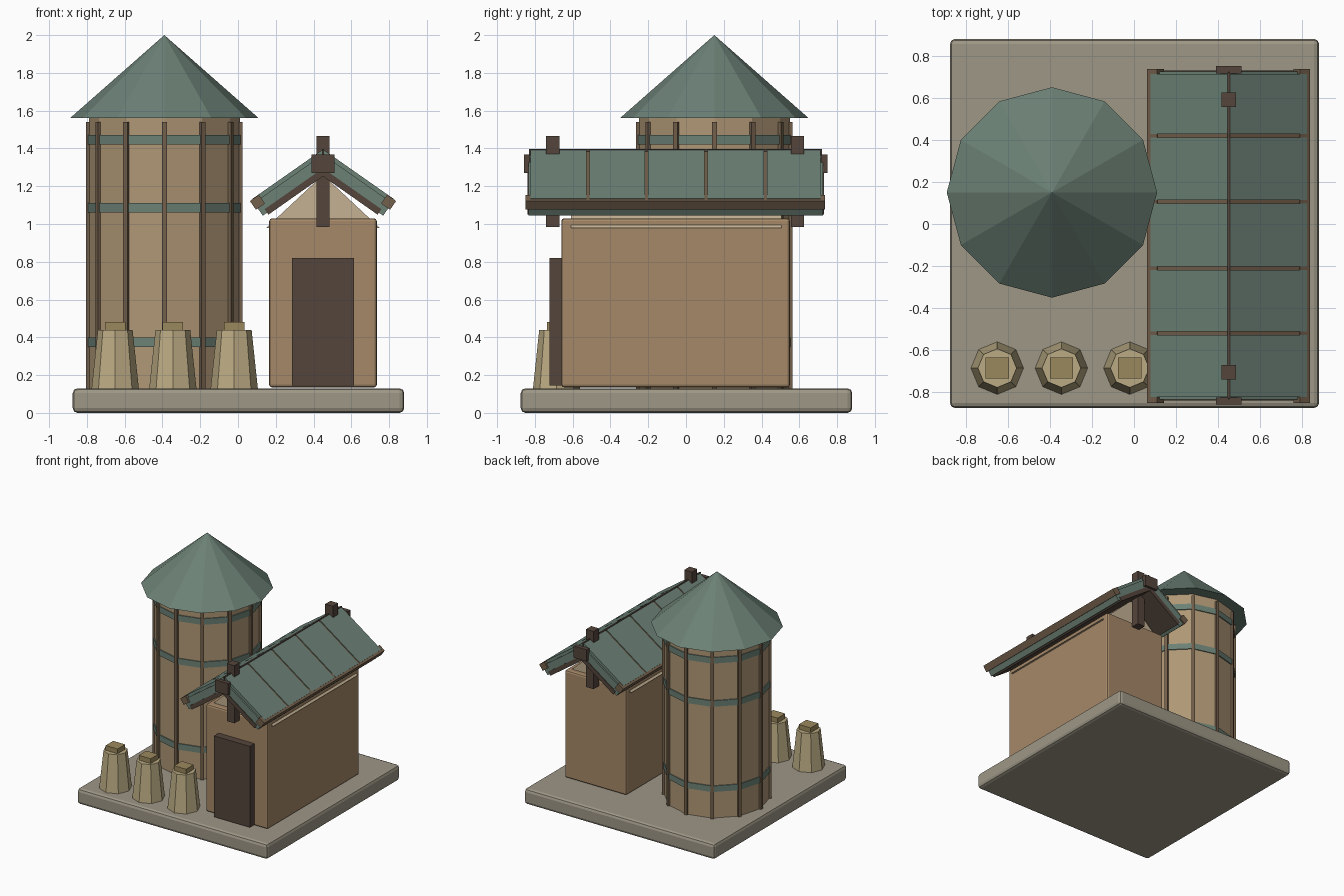
import bpy, bmesh, math
from mathutils import Matrix, Vector

if "Cube" in bpy.data.objects:
    bpy.data.objects.remove(bpy.data.objects["Cube"])


def material(name, rgb):
    m = bpy.data.materials.new(name)
    m.diffuse_color = (*rgb, 1)
    m.use_nodes = True
    m.node_tree.nodes["Principled BSDF"].inputs["Base Color"].default_value = m.diffuse_color
    return m


STONE = material("stone", (0.34, 0.31, 0.24))
TAN = material("tan_wall", (0.43, 0.31, 0.18))
CLAY = material("clay_wall", (0.38, 0.25, 0.14))
CREAM = material("cream", (0.55, 0.44, 0.29))
GREEN = material("green_roof", (0.15, 0.22, 0.18))
TRIM = material("trim_wood", (0.17, 0.115, 0.07))
DARK = material("dark_wood", (0.09, 0.06, 0.045))
SACK = material("sack", (0.50, 0.41, 0.23))
TIE = material("sack_tie", (0.33, 0.25, 0.11))


def finish(name, bm, mat, bevel=0):
    bmesh.ops.recalc_face_normals(bm, faces=bm.faces)
    me = bpy.data.meshes.new(name)
    bm.to_mesh(me)
    bm.free()
    me.materials.append(mat)
    ob = bpy.data.objects.new(name, me)
    bpy.context.collection.objects.link(ob)
    if bevel:
        mod = ob.modifiers.new("bevel", 'BEVEL')
        mod.width = bevel
        mod.segments = 2
    return ob


def box(name, x, y, z, mat, bevel=0, turn=None):
    """Box from (min, max) ranges, optionally rotated about its centre."""
    bm = bmesh.new()
    size = [r[1] - r[0] for r in (x, y, z)]
    centre = Vector([(r[0] + r[1]) / 2 for r in (x, y, z)])
    m = Matrix.Translation(centre) @ (turn or Matrix()) @ Matrix.Diagonal((*size, 1))
    bmesh.ops.create_cube(bm, size=1, matrix=m)
    return finish(name, bm, mat, bevel)


def cone(name, x, y, z0, z1, r0, r1, sides, mat):
    bm = bmesh.new()
    bmesh.ops.create_cone(bm, cap_ends=True, segments=sides, radius1=r0, radius2=r1,
                          depth=z1 - z0, matrix=Matrix.Translation((x, y, (z0 + z1) / 2)))
    return finish(name, bm, mat)


def prism(name, points, y0, y1, mat):
    """Extrude an x-z profile along y."""
    bm = bmesh.new()
    face = bm.faces.new([bm.verts.new((x, y0, z)) for x, z in points])
    geom = bmesh.ops.extrude_face_region(bm, geom=[face])["geom"]
    bmesh.ops.translate(bm, vec=(0, y1 - y0, 0),
                        verts=[v for v in geom if isinstance(v, bmesh.types.BMVert)])
    return finish(name, bm, mat)


# Base slab
base = box("base", (-0.875, 0.88), (-0.875, 0.88), (0, 0.13), STONE, 0.025)

# Silo: wall, hoops, upright ribs and pointed roof
SX, SY = -0.39, 0.15
cone("silo_wall", SX, SY, 0.13, 1.57, 0.40, 0.40, 12, TAN)
for i, z in enumerate((0.35, 1.06, 1.42)):
    cone(f"silo_hoop_{i}", SX, SY, z, z + 0.05, 0.408, 0.408, 12, GREEN)
for i in range(12):
    a = i * math.tau / 12
    x, y = SX + 0.4 * math.cos(a), SY + 0.4 * math.sin(a)
    box(f"silo_rib_{i}", (x - 0.014, x + 0.014), (y - 0.013, y + 0.013), (0.13, 1.54),
        TRIM, turn=Matrix.Rotation(a, 4, 'Z'))
cone("silo_roof", SX, SY, 1.56, 2.0, 0.5, 0, 12, GREEN)

# Shed body, door and gable
CX = 0.45
box("shed_walls", (0.165, 0.735), (-0.66, 0.55), (0.135, 1.03), CLAY, 0.015)
box("door", (0.285, 0.615), (-0.722, -0.65), (0.145, 0.82), DARK)
prism("gable", [(CX - 0.30, 0.98), (CX + 0.30, 0.98), (CX, 1.26)], -0.61, 0.505, CREAM)

# Shed roof, laid out by distance s down the slope and depth t below the surface
RIDGE, PITCH = 1.395, math.radians(35)
C, S = math.cos(PITCH), math.sin(PITCH)


def slope_point(side, s, t):
    return CX + side * (s * C - t * S), RIDGE - s * S - t * C


def chevron(name, t0, t1, s_end, y0, y1, mat):
    points = [(CX, RIDGE - t0 / C), slope_point(1, s_end, t0), slope_point(1, s_end, t1),
              (CX, RIDGE - t1 / C), slope_point(-1, s_end, t1), slope_point(-1, s_end, t0)]
    return prism(name, points, y0, y1, mat)


chevron("roof_deck", 0.022, 0.105, 0.462, -0.835, 0.725, GREEN)
chevron("roof_rafters", 0.082, 0.117, 0.435, -0.84, 0.73, DARK)
edges = [-0.83, -0.52, -0.21, 0.105, 0.42, 0.72]
for i in range(5):
    chevron(f"roof_panel_{i}", 0, 0.03, 0.455, edges[i] + 0.008, edges[i + 1] - 0.008, GREEN)
for i, y in enumerate(edges[1:-1]):
    chevron(f"roof_seam_{i}", 0.006, 0.03, 0.46, y - 0.009, y + 0.009, TRIM)
box("ridge_strip", (CX - 0.006, CX + 0.006), (-0.83, 0.72), (1.36, 1.396), DARK)

# Eave beams
for side, label in ((-1, "left"), (1, "right")):
    x, z = slope_point(side, 0.445, 0.030)
    box(f"eave_beam_{label}", (x - 0.029, x + 0.029), (-0.85, 0.737), (z - 0.028, z + 0.028),
        TRIM, turn=Matrix.Rotation(side * PITCH, 4, 'Y'))

# Ridge end blocks and the posts standing through the roof
for label, y0, y1 in (("front", -0.858, -0.825), ("back", 0.715, 0.75)):
    box(f"ridge_block_{label}", (0.39, 0.51), (y0, y1), (1.27, 1.367), DARK)
for label, y in (("front", -0.705), ("back", 0.59)):
    box(f"ridge_post_{label}", (0.415, 0.485), (y - 0.035, y + 0.035), (0.985, 1.465), DARK)

# Sacks with square ties
for i, x in enumerate((-0.65, -0.345, -0.02)):
    cone(f"sack_{i}", x, -0.685, 0.13, 0.44, 0.125, 0.092, 8, SACK)
    box(f"sack_tie_{i}", (x - 0.055, x + 0.055), (-0.735, -0.635), (0.43, 0.48), TIE)
